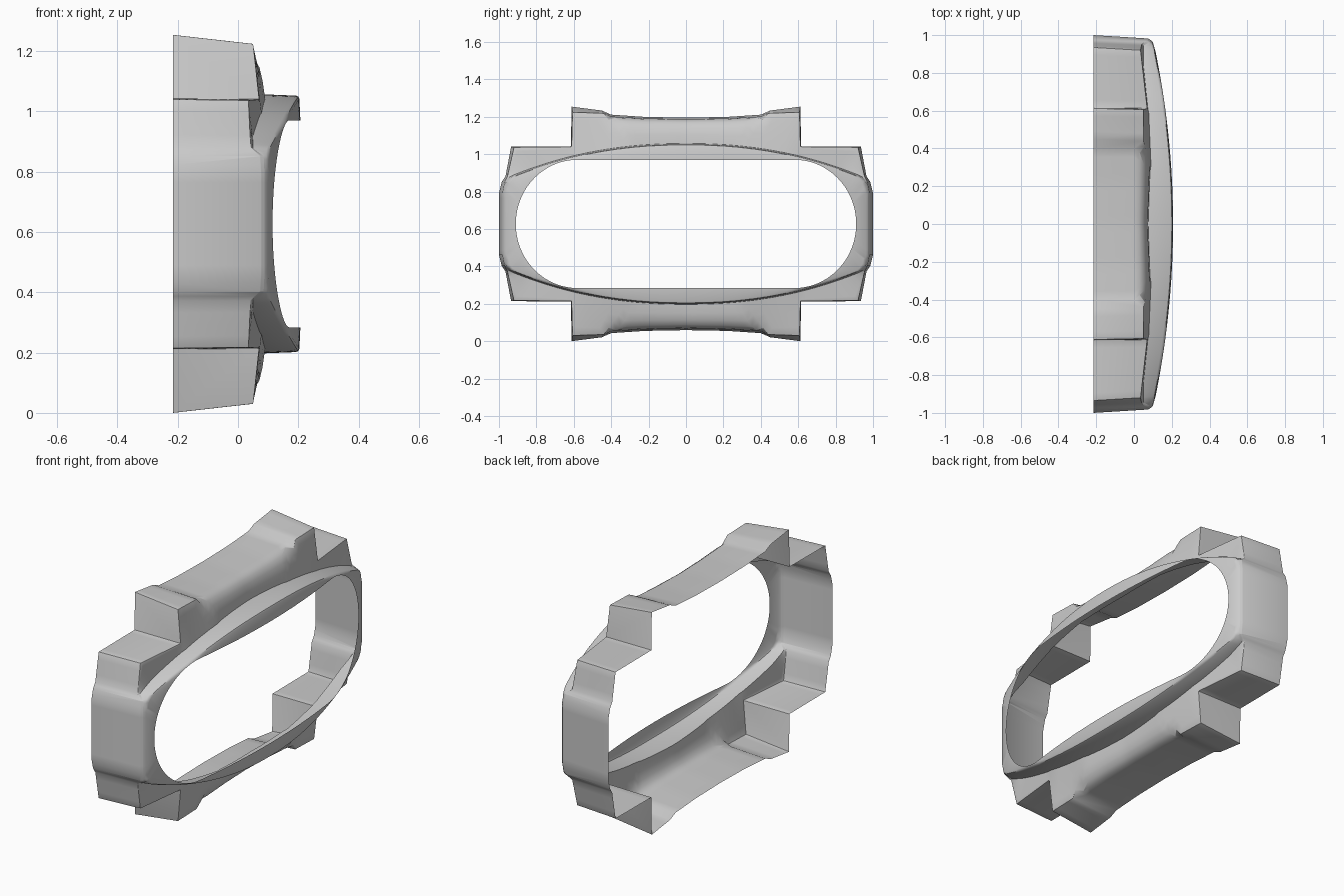
import bpy, bmesh
from math import sin, cos, pi, radians

if "Cube" in bpy.data.objects:
    bpy.data.objects.remove(bpy.data.objects["Cube"])

BACK_X, CENTRE_Z = -0.215, 0.627

# One quarter of the frame, walked from top middle to side middle.
# back edge (y, w) | front edge (y, w, x) | rim root (y, w, x) | opening s | bulge | steps
STATIONS = [
    ((0.00, .568), (0.00, .560, .000), (0.00, .430, .075), 0.00, 1, 5),
    ((0.22, .572), (0.22, .564, .000), (0.15, .425, .080), 0.15, 1, 4),
    ((0.40, .584), (0.40, .574, .000), (0.28, .420, .085), 0.28, 1, 1),
    ((0.45, .606), (0.44, .592, .050), (0.31, .420, .090), 0.31, 0, 4),
    ((0.612, .627), (0.607, .597, .050), (0.59, .370, .078), 0.57, 0, 1),
    ((0.615, .415), (0.612, .413, .070), (0.605, .367, .074), 0.58, 0, 8),
    ((0.935, .413), (0.920, .410, .035), (0.84, .310, .050), 1.33, 0, 4),
    ((0.965, .255), (0.955, .255, .042), (0.945, .250, .050), 1.62, 0, 2),
    ((0.985, .225), (0.970, .225, .072), (0.963, .225, .085), 1.70, 0, 2),
    ((1.000, .165), (0.982, .165, .076), (0.974, .165, .088), 1.82, 0, 6),
    ((1.000, .000), (0.982, .000, .076), (0.974, .000, .088), 0.58 + pi / 2, 0, 1),
]


def lerp(a, b, t):
    return tuple(p + (q - p) * t for p, q in zip(a, b))


def face_x(y):
    return 0.203 - 0.105 * (y / 0.97) ** 2


def opening(s):
    if s <= 0.58:
        return s, 0.343
    return 0.58 + 0.33 * sin(s - 0.58), 0.343 * cos(s - 0.58)


def section(back, front, root, s, bulge):
    """Return the shell and rim cross-sections at one place around the frame."""
    if root[0] < 0.945:
        root = (root[0], 0.43 - 0.18 * (root[0] / 0.95) ** 2.2, root[2])
    f = (front[2], front[0], front[1])
    r = (root[2], root[0], root[1])
    corner = (r[0], (f[1] + r[1]) / 2, f[2])
    ctrl = lerp(lerp(f, r, 0.5), corner, bulge)
    drop = [lerp(lerp(f, ctrl, t), lerp(ctrl, r, t), t) for t in (.2, .4, .6, .8)]
    shell = [(BACK_X, back[0], back[1]), f] + drop + [r]
    ry = r[1] * 0.988
    oy, ow = opening(s)
    rim = [r, (face_x(ry), ry, r[2] * 0.988), (face_x(oy) + 0.004, oy, ow)]
    return shell, rim


sections = []
for a, b in zip(STATIONS, STATIONS[1:]):
    for i in range(a[5]):
        t = i / a[5]
        s, k = lerp((a[3], a[4]), (b[3], b[4]), t)
        sections.append(section(lerp(a[0], b[0], t), lerp(a[1], b[1], t),
                                lerp(a[2], b[2], t), s, k))
sections.append(section(*STATIONS[-1][:5]))


def loft(name, rows, bevel):
    """Skin the rows, mirror to all four quarters, round the edges."""
    bm = bmesh.new()
    grid = [[bm.verts.new(p) for p in row] for row in rows]
    for r0, r1 in zip(grid, grid[1:]):
        for j in range(len(r0) - 1):
            bm.faces.new((r0[j], r0[j + 1], r1[j + 1], r1[j]))
    bmesh.ops.recalc_face_normals(bm, faces=bm.faces[:])
    out = sum(f.normal.x * f.calc_area() for f in bm.faces)
    if out < 0:
        bmesh.ops.reverse_faces(bm, faces=bm.faces[:])
    mesh = bpy.data.meshes.new(name)
    bm.to_mesh(mesh)
    bm.free()
    ob = bpy.data.objects.new(name, mesh)
    bpy.context.collection.objects.link(ob)
    ob.location.z = CENTRE_Z
    mir = ob.modifiers.new("mirror", 'MIRROR')
    mir.use_axis = (False, True, True)
    bev = ob.modifiers.new("rounding", 'BEVEL')
    bev.width, bev.segments, bev.limit_method = bevel, 2, 'ANGLE'
    bev.angle_limit = radians(35)
    bpy.ops.object.select_all(action='DESELECT')
    ob.select_set(True)
    bpy.context.view_layer.objects.active = ob
    bpy.ops.object.convert(target='MESH')
    bpy.ops.object.shade_smooth_by_angle(angle=radians(35))
    return ob


# stepped outer wall with corner blocks and hollowed top and bottom
loft("outer_shell", [s[0] for s in sections], 0.012)
# curved front rim around the oval opening
loft("front_rim", [s[1] for s in sections], 0.012)
